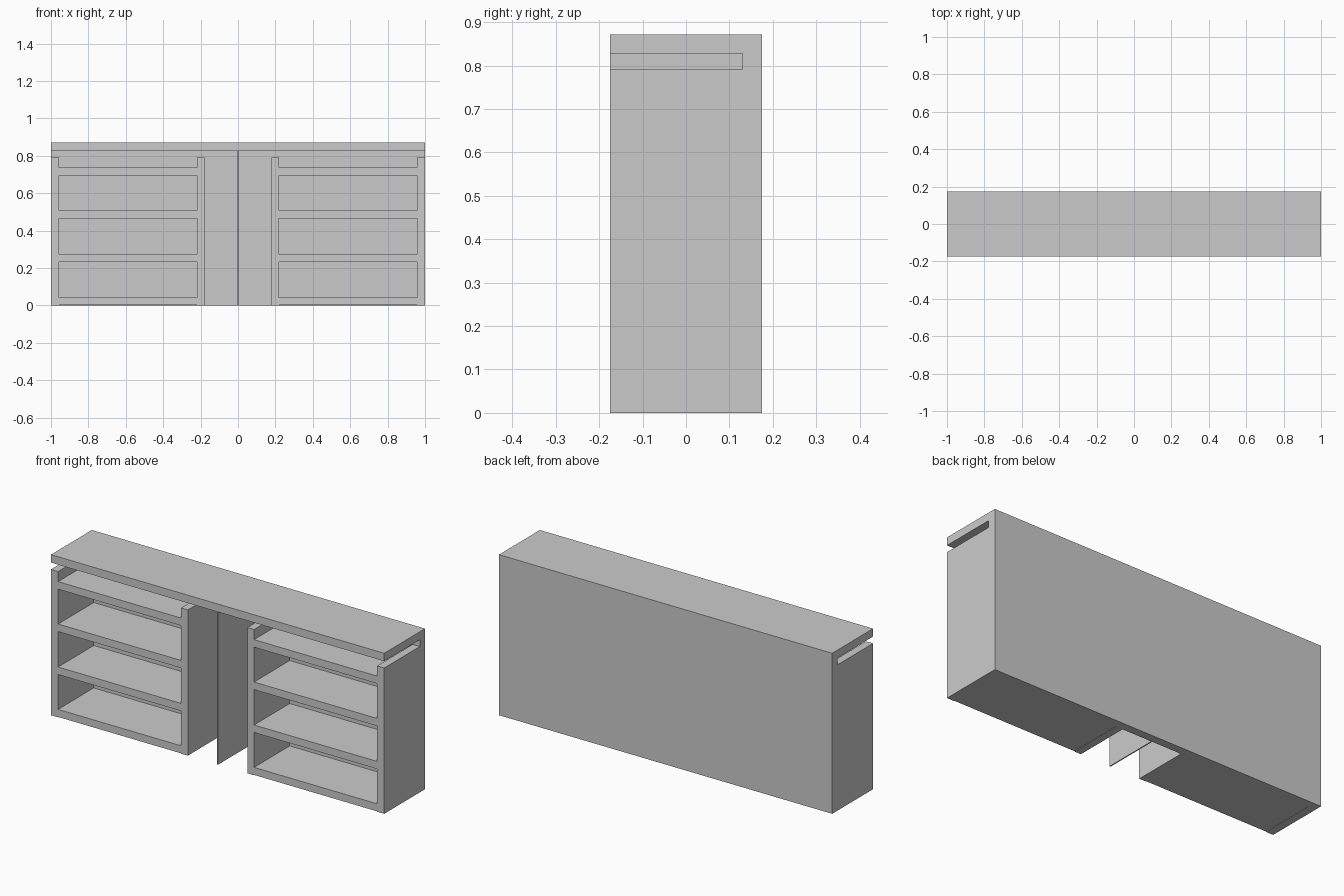
import bpy

if "Cube" in bpy.data.objects:
    bpy.data.objects.remove(bpy.data.objects["Cube"])

FRONT, BACK, REAR = -0.175, 0.13, 0.175   # front edge, face of back panel, rear face


def box(name, x0, x1, y0, y1, z0, z1):
    bpy.ops.mesh.primitive_cube_add(size=1, location=((x0 + x1) / 2, (y0 + y1) / 2, (z0 + z1) / 2))
    ob = bpy.context.object
    ob.name = name
    ob.scale = (x1 - x0, y1 - y0, z1 - z0)
    bpy.ops.object.transform_apply(location=False, rotation=False, scale=True)
    return ob


# Back panel, counter top and thin centre divider
box("back_panel", -1, 1, BACK, REAR, 0, 0.871)
box("counter_top", -1, 1, FRONT, BACK, 0.828, 0.871)
box("centre_divider", -0.003, 0.003, FRONT, BACK, 0, 0.828)

# Two mirrored shelf units
for side, s in (("left", -1), ("right", 1)):
    def unit_box(name, a, b, z0, z1):
        x0, x1 = sorted((s * a, s * b))
        box(f"{side}_{name}", x0, x1, FRONT, BACK, z0, z1)

    unit_box("outer_upright", 0.957, 1.0, 0, 0.791)
    unit_box("inner_upright", 0.179, 0.219, 0, 0.791)
    for i, z in enumerate((0.002, 0.232, 0.465, 0.695)):
        unit_box(f"shelf_{i + 1}", 0.219, 0.957, z, z + 0.041)
